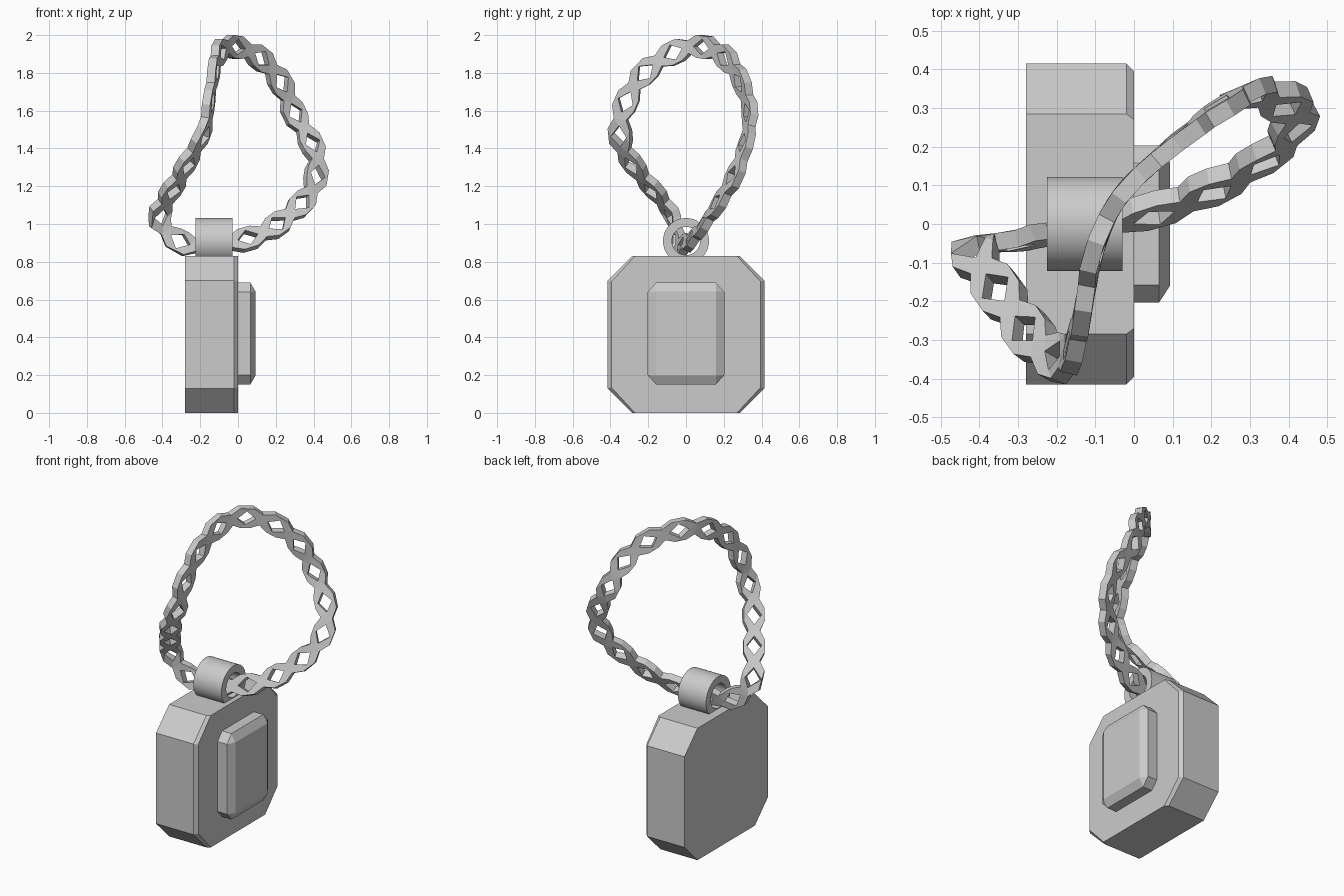
import bpy, bmesh, math
from mathutils import Vector

if "Cube" in bpy.data.objects:
    bpy.data.objects.remove(bpy.data.objects["Cube"])


def make_object(name, bm):
    bmesh.ops.remove_doubles(bm, verts=bm.verts, dist=1e-4)
    bmesh.ops.recalc_face_normals(bm, faces=bm.faces)
    me = bpy.data.meshes.new(name)
    bm.to_mesh(me)
    bm.free()
    ob = bpy.data.objects.new(name, me)
    bpy.context.collection.objects.link(ob)
    return ob


def octagon(hy, hz, cy, cz, zc):
    """Cut-corner rectangle in the yz plane, centred on height zc."""
    q = [(hy, hz - cz), (hy - cy, hz)]
    pts = q + [(-y, z) for y, z in reversed(q)]
    pts += [(-y, -z) for y, z in pts]
    return [(y, z + zc) for y, z in pts]


def loft_x(name, rings):
    """Skin equal-length yz rings along x and cap both ends."""
    bm = bmesh.new()
    vs = [[bm.verts.new((x, y, z)) for y, z in ring] for x, ring in rings]
    n = len(vs[0])
    for a, b in zip(vs, vs[1:]):
        for i in range(n):
            j = (i + 1) % n
            bm.faces.new((a[i], a[j], b[j], b[i]))
    bm.faces.new(vs[0])
    bm.faces.new(vs[-1])
    return make_object(name, bm)


# Pendant body: cut-corner slab with a narrow front bevel
outer = octagon(0.415, 0.415, 0.13, 0.13, 0.415)
front = octagon(0.395, 0.415, 0.125, 0.135, 0.415)
loft_x("pendant_body", [(-0.28, outer), (-0.02, outer), (0.0, front)])

# Raised front plate: bevelled block
plate = octagon(0.203, 0.27, 0.045, 0.05, 0.42)
face = octagon(0.16, 0.222, 0, 0, 0.42)
loft_x("front_plate", [(-0.02, plate), (0.065, plate), (0.093, face)])

# Bail: short tube the chain runs through
bm = bmesh.new()
SEG = 32
rows = []
for i in range(SEG):
    a = 2 * math.pi * i / SEG
    rows.append([bm.verts.new((x, r * math.cos(a), 0.91 + r * math.sin(a)))
                 for x, r in ((-0.225, 0.122), (-0.03, 0.122), (-0.03, 0.075), (-0.225, 0.075))])
for i in range(SEG):
    a, b = rows[i], rows[(i + 1) % SEG]
    for k in range(4):
        bm.faces.new((a[k], a[(k + 1) % 4], b[(k + 1) % 4], b[k]))
bail = make_object("bail", bm)
bpy.context.view_layer.objects.active = bail
bail.select_set(True)
bpy.ops.object.shade_smooth_by_angle(angle=math.radians(30))

# Chain path: position, then facing direction of the flat links
PATH = [
    (0.05, 0.035, 0.92, 0.2, -0.85, 0.45), (0.17, 0.08, 0.97, 0.2, -0.8, 0.5),
    (0.285, 0.14, 1.06, 0.25, -0.85, 0.4), (0.37, 0.2, 1.15, 0.35, -0.85, 0.3),
    (0.415, 0.26, 1.26, 0.45, -0.85, 0.2), (0.4, 0.31, 1.4, 0.4, -0.9, 0.2),
    (0.3, 0.34, 1.58, 0.35, -0.93, 0.1), (0.22, 0.29, 1.76, 0.4, -0.9, 0.0),
    (0.1, 0.2, 1.89, 0.55, -0.8, 0.0), (-0.03, 0.08, 1.94, 0.7, -0.7, 0.0),
    (-0.1, -0.06, 1.91, 0.9, -0.4, 0.0), (-0.13, -0.22, 1.8, 1.0, -0.15, 0.0),
    (-0.155, -0.32, 1.64, 0.97, -0.2, -0.1), (-0.18, -0.35, 1.49, 0.9, -0.35, -0.25),
    (-0.24, -0.32, 1.38, 0.7, -0.5, -0.5), (-0.31, -0.23, 1.25, 0.55, -0.55, -0.65),
    (-0.38, -0.13, 1.13, 0.5, -0.65, -0.6), (-0.415, -0.06, 1.02, 0.35, -0.8, -0.4),
    (-0.3, -0.04, 0.9, 0.1, -0.95, 0.15), (-0.13, -0.01, 0.885, 0.1, -0.9, 0.35),
]


def spline(t):
    """Closed Catmull-Rom through PATH."""
    i, f = int(t), t - int(t)
    p = [PATH[(i + k - 1) % len(PATH)] for k in range(4)]
    v = [0.5 * (2 * b + (c - a) * f + (2 * a - 5 * b + 4 * c - d) * f * f
                + (3 * b - a - 3 * c + d) * f ** 3) for a, b, c, d in zip(*p)]
    return Vector(v[:3]), Vector(v[3:])


STEPS = 800
samples = [spline(len(PATH) * i / STEPS) for i in range(STEPS)]
dist = [0.0]
for i in range(STEPS):
    dist.append(dist[-1] + (samples[(i + 1) % STEPS][0] - samples[i][0]).length)


def place(u, w):
    """Point at loop fraction u, offset w across the band."""
    d = (u % 1.0) * dist[-1]
    i = next(k for k in range(STEPS) if dist[k + 1] >= d)
    p, n = samples[i]
    t = samples[(i + 4) % STEPS][0] - samples[i - 4][0]
    return p + t.cross(n).normalized() * w


# Chain: flat links with diamond holes, joined at narrow necks
LINKS, NECK, WIDE, HOLE = 18, 0.034, 0.061, 0.043
polys = [[(0, -NECK), (0, NECK), (0.19, 0)], [(1, NECK), (1, -NECK), (0.81, 0)]]
for s in (1, -1):
    polys += [[(0, s * NECK), (0.3, s * WIDE), (0.5, s * HOLE), (0.19, 0)],
              [(0.3, s * WIDE), (0.7, s * WIDE), (0.5, s * HOLE)],
              [(0.7, s * WIDE), (1, s * NECK), (0.81, 0), (0.5, s * HOLE)]]
bm = bmesh.new()
for k in range(LINKS):
    for poly in polys:
        bm.faces.new([bm.verts.new(place((k + u - 0.5) / LINKS, w)) for u, w in poly])
chain = make_object("chain", bm)
mod = chain.modifiers.new("thickness", 'SOLIDIFY')
mod.thickness = 0.045
mod.offset = 0
